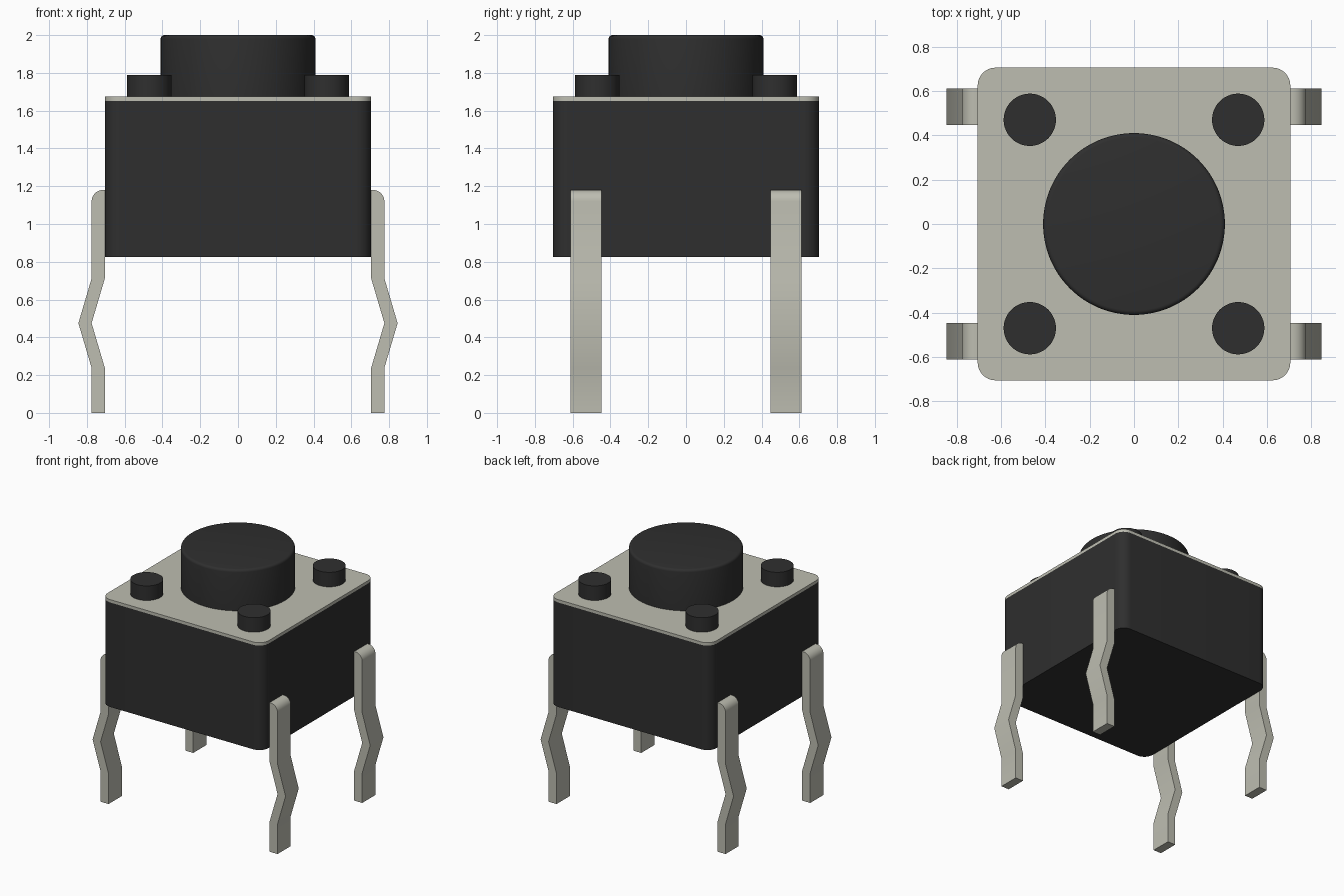
import bpy
import bmesh
import math
from mathutils import Matrix

if "Cube" in bpy.data.objects:
    bpy.data.objects.remove(bpy.data.objects["Cube"], do_unlink=True)


def material(name, colour):
    mat = bpy.data.materials.new(name)
    mat.use_nodes = True
    mat.diffuse_color = colour
    mat.node_tree.nodes["Principled BSDF"].inputs["Base Color"].default_value = colour
    return mat


black = material("black plastic", (0.028, 0.028, 0.028, 1))
metal = material("pale metal", (0.51, 0.51, 0.44, 1))


def finish(name, bm, mat):
    bmesh.ops.recalc_face_normals(bm, faces=bm.faces)
    mesh = bpy.data.meshes.new(name)
    bm.to_mesh(mesh)
    bm.free()
    mesh.materials.append(mat)
    obj = bpy.data.objects.new(name, mesh)
    bpy.context.collection.objects.link(obj)
    bpy.ops.object.select_all(action="DESELECT")
    obj.select_set(True)
    bpy.context.view_layer.objects.active = obj
    bpy.ops.object.shade_smooth_by_angle(angle=math.radians(35))
    return obj


def prism(name, outline, offset, mat):
    """Extrude a closed outline of 3D points along offset."""
    bm = bmesh.new()
    face = bm.faces.new([bm.verts.new(p) for p in outline])
    extruded = bmesh.ops.extrude_face_region(bm, geom=[face])["geom"]
    verts = [v for v in extruded if isinstance(v, bmesh.types.BMVert)]
    bmesh.ops.translate(bm, vec=offset, verts=verts)
    return finish(name, bm, mat)


def arc(cx, cy, radius, start, end, steps=8):
    angles = [math.radians(start + (end - start) * i / steps) for i in range(steps + 1)]
    return [(cx + radius * math.cos(a), cy + radius * math.sin(a)) for a in angles]


def rounded_block(name, half, radius, bottom, top, mat):
    c = half - radius
    points = []
    for i, (sx, sy) in enumerate([(1, 1), (-1, 1), (-1, -1), (1, -1)]):
        points += arc(sx * c, sy * c, radius, i * 90, i * 90 + 90)
    return prism(name, [(x, y, bottom) for x, y in points], (0, 0, top - bottom), mat)


def cylinder(name, x, y, radius, bottom, top, mat, rim=0, sides=48):
    bm = bmesh.new()
    bmesh.ops.create_cone(bm, cap_ends=True, segments=sides, radius1=radius, radius2=radius,
                          depth=top - bottom, matrix=Matrix.Translation((x, y, (top + bottom) / 2)))
    if rim:
        edges = [e for e in bm.edges if all(v.co.z > top - rim / 2 for v in e.verts)]
        bmesh.ops.bevel(bm, geom=edges, offset=rim, segments=4, profile=0.5, affect="EDGES")
    return finish(name, bm, mat)


# Housing and cover plate
BODY, COVER = 0.705, 1.675
rounded_block("housing", BODY, 0.08, 0.825, 1.652, black)
rounded_block("cover_plate", BODY, 0.08, 1.652, COVER, metal)

# Push button
cylinder("button", 0, 0, 0.41, COVER, 2.0, black, rim=0.02, sides=96)

# Kinked leg: the outer edge follows the inner edge at a constant thickness
THICK, ROUND = 0.07, 0.06
inner = [(BODY, 0), (BODY, 0.238), (BODY + THICK, 0.475), (BODY, 0.712)]
outer = [(x + THICK, z) for x, z in inner]
crown = arc(BODY + THICK - ROUND, 1.18 - ROUND, ROUND, 0, 90)
leg_profile = outer + crown + [(BODY, 1.18)] + inner[::-1]

# Corner posts and legs
for sx, side in ((1, "left"), (-1, "right")):
    for sy, end in ((-1, "front"), (1, "back")):
        cylinder(f"{end}_{side}_post", sx * 0.47, sy * 0.47, 0.118, COVER, 1.79, black)
        prism(f"{end}_{side}_leg", [(sx * x, sy * 0.447, z) for x, z in leg_profile],
              (0, sy * 0.165, 0), metal)
